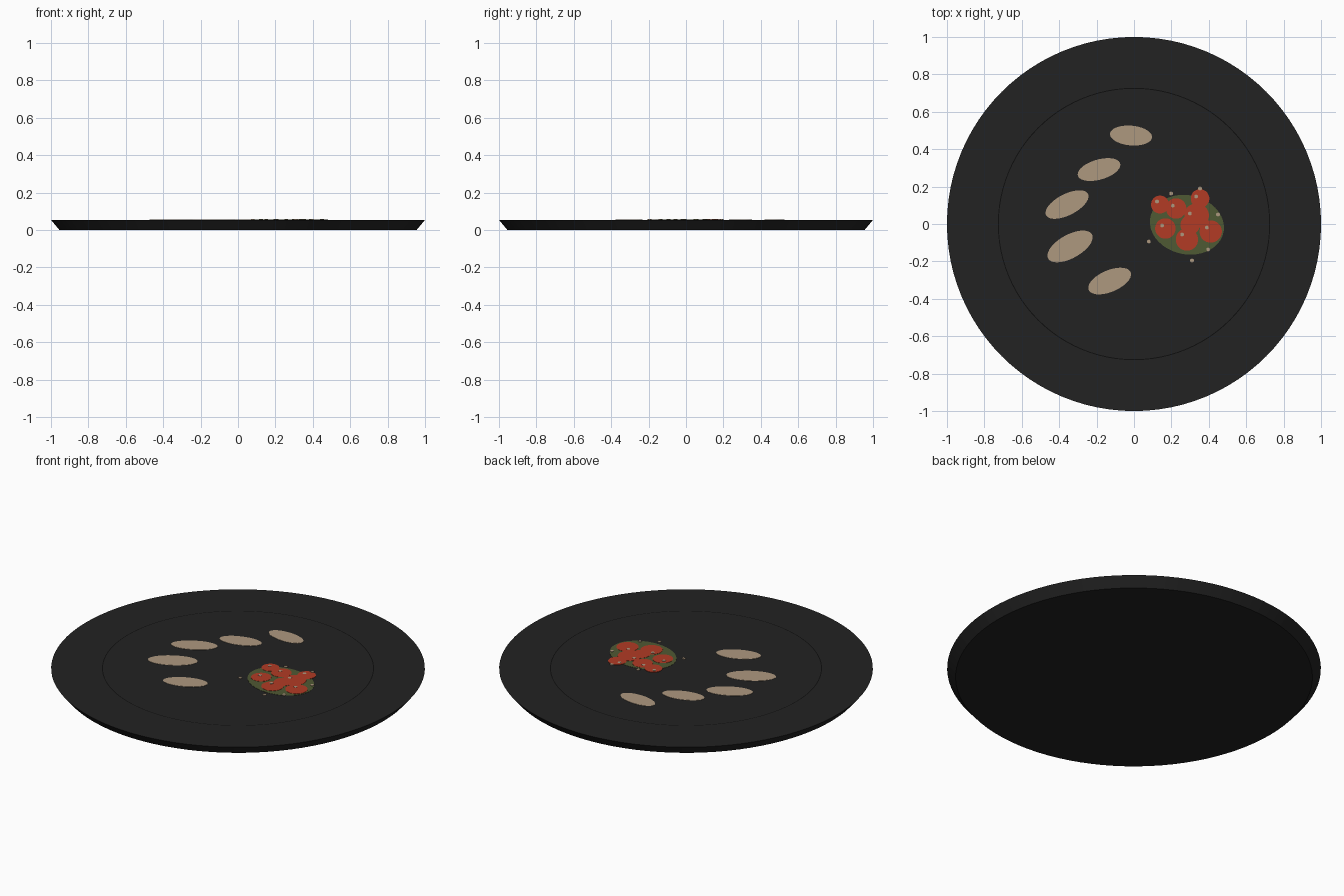
import bpy, bmesh, math

if "Cube" in bpy.data.objects:
    bpy.data.objects.remove(bpy.data.objects["Cube"])

def material(name, rgb):
    m = bpy.data.materials.new(name)
    m.diffuse_color = (*rgb, 1)
    m.use_nodes = True
    m.node_tree.nodes["Principled BSDF"].inputs["Base Color"].default_value = m.diffuse_color
    return m

BLACK = material("matte black", (0.0165, 0.0165, 0.0165))
LINE = material("line black", (0.004, 0.004, 0.004))
TAN = material("bread tan", (0.42, 0.315, 0.212))
GREEN = material("leaf green", (0.078, 0.1, 0.033))
RED = material("tomato red", (0.445, 0.043, 0.018))

TOP = 0.054

def finish(name, bm, mats):
    bmesh.ops.recalc_face_normals(bm, faces=bm.faces)
    me = bpy.data.meshes.new(name)
    bm.to_mesh(me)
    bm.free()
    for m in mats:
        me.materials.append(m)
    ob = bpy.data.objects.new(name, me)
    bpy.context.collection.objects.link(ob)
    return ob

# Plate: lathed profile with a thin dark ring on its flat top
def plate(n=96):
    bm = bmesh.new()
    profile = [(0.955, 0), (1.0, TOP), (0.728, TOP), (0.723, TOP)]
    rings = [[bm.verts.new((r * math.cos(2 * math.pi * i / n),
                            r * math.sin(2 * math.pi * i / n), z))
              for i in range(n)] for r, z in profile]
    for k in range(len(rings) - 1):
        for i in range(n):
            j = (i + 1) % n
            f = bm.faces.new((rings[k][i], rings[k][j], rings[k + 1][j], rings[k + 1][i]))
            f.material_index = 1 if k == 2 else 0
    bm.faces.new(rings[0])
    bm.faces.new(rings[-1])
    finish("plate", bm, [BLACK, LINE])

# Thin elliptical plate lying on the dish
def oval(name, x, y, a, b, tilt, height, mat, n=32):
    bm = bmesh.new()
    c, s = math.cos(math.radians(tilt)), math.sin(math.radians(tilt))
    vs = []
    for i in range(n):
        t = 2 * math.pi * (i + 0.5) / n
        u, v = a * math.cos(t), b * math.sin(t)
        vs.append(bm.verts.new((x + u * c - v * s, y + u * s + v * c, TOP - 0.001)))
    f = bm.faces.new(vs)
    ext = bmesh.ops.extrude_face_region(bm, geom=[f])
    for v in ext["geom"]:
        if isinstance(v, bmesh.types.BMVert):
            v.co.z = TOP + height
    finish(name, bm, [mat])

plate()

# Bread slices in an arc
for i, (x, y, a, b, t) in enumerate([
        (-0.016, 0.473, 0.113, 0.053, -5), (-0.187, 0.291, 0.118, 0.054, 16),
        (-0.358, 0.104, 0.126, 0.057, 27), (-0.342, -0.120, 0.134, 0.063, 29),
        (-0.130, -0.305, 0.122, 0.058, 23)]):
    oval(f"bread_slice_{i + 1}", x, y, a, b, t, 0.0015, TAN)

# Salad bed
oval("salad_bed", 0.283, -0.004, 0.200, 0.158, -12, 0.0012, GREEN, 40)

# Tomato pieces
for i, (x, y, r) in enumerate([
        (0.139, 0.104, 0.048), (0.353, 0.136, 0.050), (0.168, -0.024, 0.055),
        (0.283, -0.083, 0.060), (0.410, -0.040, 0.060), (0.335, 0.045, 0.066),
        (0.225, 0.083, 0.055), (0.300, -0.005, 0.052)]):
    oval(f"tomato_{i + 1}", x, y, r, r, 0, 0.0024, RED, 24)

# Crumbs scattered over the salad
for i, (x, y) in enumerate([
        (0.123, 0.120), (0.198, 0.163), (0.208, 0.098), (0.332, 0.147),
        (0.353, 0.190), (0.299, 0.056), (0.150, -0.008), (0.449, 0.051),
        (0.390, -0.019), (0.257, -0.056), (0.080, -0.094), (0.310, -0.195),
        (0.396, -0.136)]):
    oval(f"crumb_{i + 1}", x, y, 0.011, 0.011, 0, 0.0034, TAN, 6)
